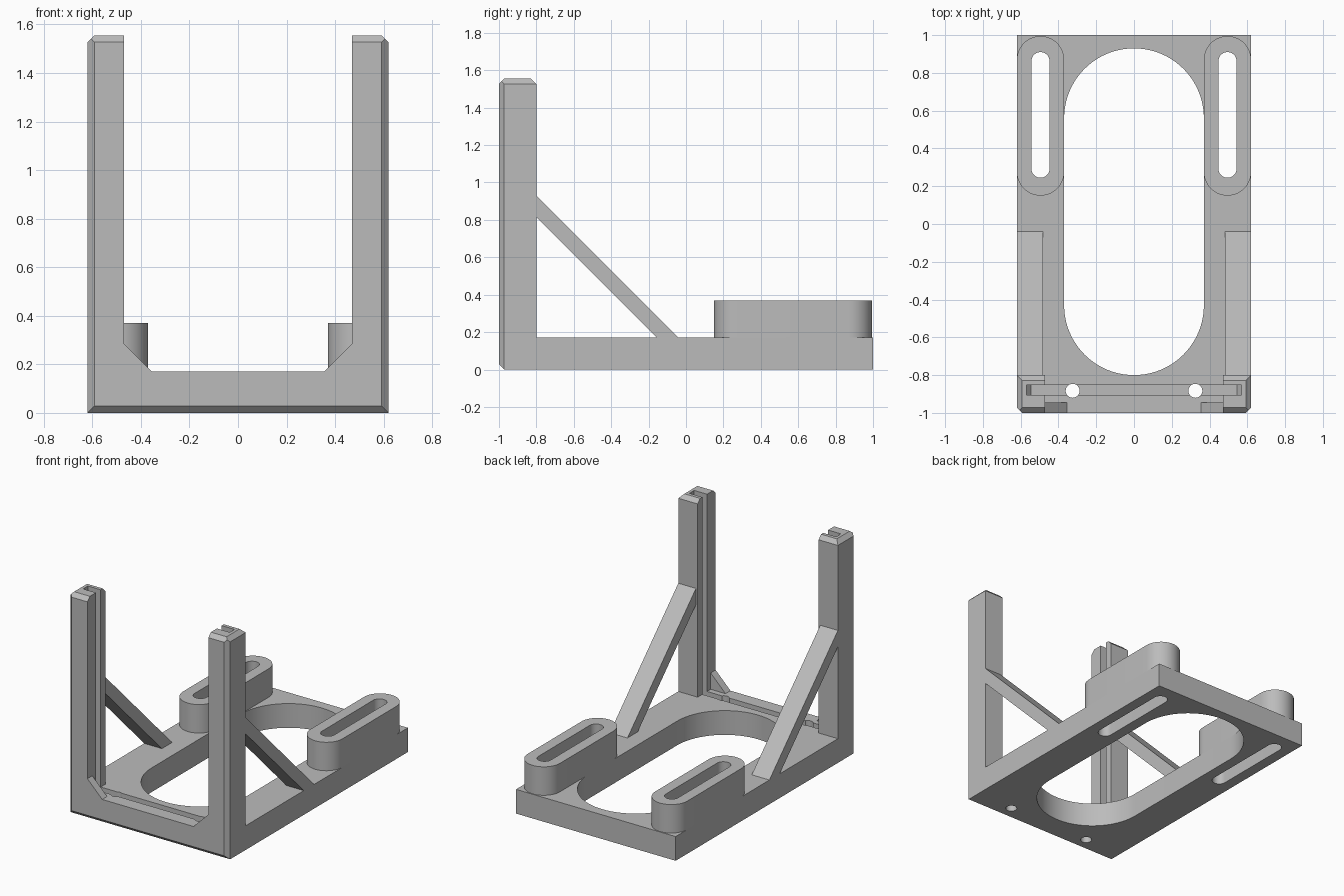
import bpy, bmesh, math
from mathutils import Vector

if "Cube" in bpy.data.objects:
    bpy.data.objects.remove(bpy.data.objects["Cube"])

grey = bpy.data.materials.new("matte grey")
grey.diffuse_color = (0.5, 0.5, 0.5, 1)
grey.use_nodes = True
grey.node_tree.nodes["Principled BSDF"].inputs["Base Color"].default_value = grey.diffuse_color


def finish(bm, name):
    bmesh.ops.recalc_face_normals(bm, faces=bm.faces)
    me = bpy.data.meshes.new(name)
    bm.to_mesh(me)
    bm.free()
    ob = bpy.data.objects.new(name, me)
    bpy.context.collection.objects.link(ob)
    me.materials.append(grey)
    return ob


def prism(name, pts, axis, a, b, chops=()):
    """Extrude a 2D outline along an axis from a to b, then trim with planes."""
    place = {'x': lambda p: (a, p[0], p[1]),
             'y': lambda p: (p[0], a, p[1]),
             'z': lambda p: (p[0], p[1], a)}[axis]
    bm = bmesh.new()
    face = bm.faces.new([bm.verts.new(place(p)) for p in pts])
    new = bmesh.ops.extrude_face_region(bm, geom=[face])['geom']
    step = Vector([(b - a) if c == axis else 0 for c in 'xyz'])
    bmesh.ops.translate(bm, vec=step, verts=[v for v in new if isinstance(v, bmesh.types.BMVert)])
    for co, no in chops:
        cut = bmesh.ops.bisect_plane(bm, geom=bm.verts[:] + bm.edges[:] + bm.faces[:],
                                     plane_co=co, plane_no=no, clear_outer=True)
        rim = [e for e in cut['geom_cut'] if isinstance(e, bmesh.types.BMEdge)]
        bmesh.ops.edgeloop_fill(bm, edges=rim)
    return finish(bm, name)


def rect(x0, x1, y0, y1):
    return [(x0, y0), (x1, y0), (x1, y1), (x0, y1)]


def stadium(cx, r, y0, y1, n=24):
    """Slot outline with round ends, long direction along y."""
    top = [(cx + r * math.cos(math.pi * i / n), y1 - r + r * math.sin(math.pi * i / n)) for i in range(n + 1)]
    low = [(cx - r * math.cos(math.pi * i / n), y0 + r - r * math.sin(math.pi * i / n)) for i in range(n + 1)]
    return top + low


def cut(ob, cutters):
    bpy.context.view_layer.objects.active = ob
    for c in cutters:
        c.hide_render = True
        m = ob.modifiers.new("cut", 'BOOLEAN')
        m.operation, m.solver, m.object = 'DIFFERENCE', 'EXACT', c
        bpy.ops.object.modifier_apply(modifier=m.name)


def smooth(ob):
    bpy.ops.object.select_all(action='DESELECT')
    ob.select_set(True)
    bpy.context.view_layer.objects.active = ob
    bpy.ops.object.shade_smooth_by_angle(angle=math.radians(30))


W, T, H, C = 0.62, 0.17, 1.555, 0.028   # half width, plate height, post height, chamfer

# Cutters: panel groove, central opening, screw holes, mounting slots
groove = prism("groove_cutter", [(-0.57, 0.15), (-0.545, 0.12), (0.545, 0.12), (0.57, 0.15),
                                 (0.57, 2), (-0.57, 2)], 'y', -0.905, -0.852)
opening = prism("opening_cutter", stadium(0, 0.37, -0.80, 0.93, 40), 'z', -0.1, 0.5)
holes = [prism("screw_hole_cutter", stadium(s * 0.325, 0.037, -0.92, -0.846, 12), 'z', -0.1, 0.5)
         for s in (-1, 1)]
slots = [prism("slot_cutter", stadium(s * 0.495, 0.048, 0.245, 0.91), 'z', -0.1, 0.6) for s in (-1, 1)]

# Base plate with chamfered front edges
base = prism("base_plate", rect(-W, W, -1, 1), 'z', 0, T,
             [((0, -1, C), (0, -1, -1)),
              ((W, -1 + C, 0), (1, -1, 0)), ((-W, -1 + C, 0), (-1, -1, 0))])
cut(base, [groove, opening] + holes + slots)
smooth(base)

for s, slot, side in ((-1, slots[0], "left"), (1, slots[1], "right")):
    # Grooved upright post with chamfered top and outer front corner
    post = prism(side + "_post", rect(s * 0.47, s * W, -1, -0.80), 'z', T, H,
                 [((s * W, -1 + C, 0), (s, -1, 0)),
                  ((s * W, 0, H - C), (s, 0, 1)),
                  ((0, -1, H - C), (0, -1, 1)),
                  ((0, -0.80, H - C), (0, 1, 1))])
    cut(post, [groove])

    # Diagonal brace behind the post
    prism(side + "_brace", [(-0.80, 0.93), (-0.80, 0.815), (-0.155, T), (-0.04, T)],
          'x', s * 0.483, s * W)

    # Small corner gusset at the front
    prism(side + "_gusset", [(s * 0.47, T), (s * 0.47, 0.285), (s * 0.355, T)], 'y', -1, -0.945)

    # Raised mounting boss with a long slot
    boss = prism(side + "_slot_boss", stadium(s * 0.495, 0.125, 0.15, 0.995), 'z', T, 0.37)
    cut(boss, [slot])
    smooth(boss)

# Remove the helpers
for c in [groove, opening] + holes + slots:
    bpy.data.objects.remove(c, do_unlink=True)
